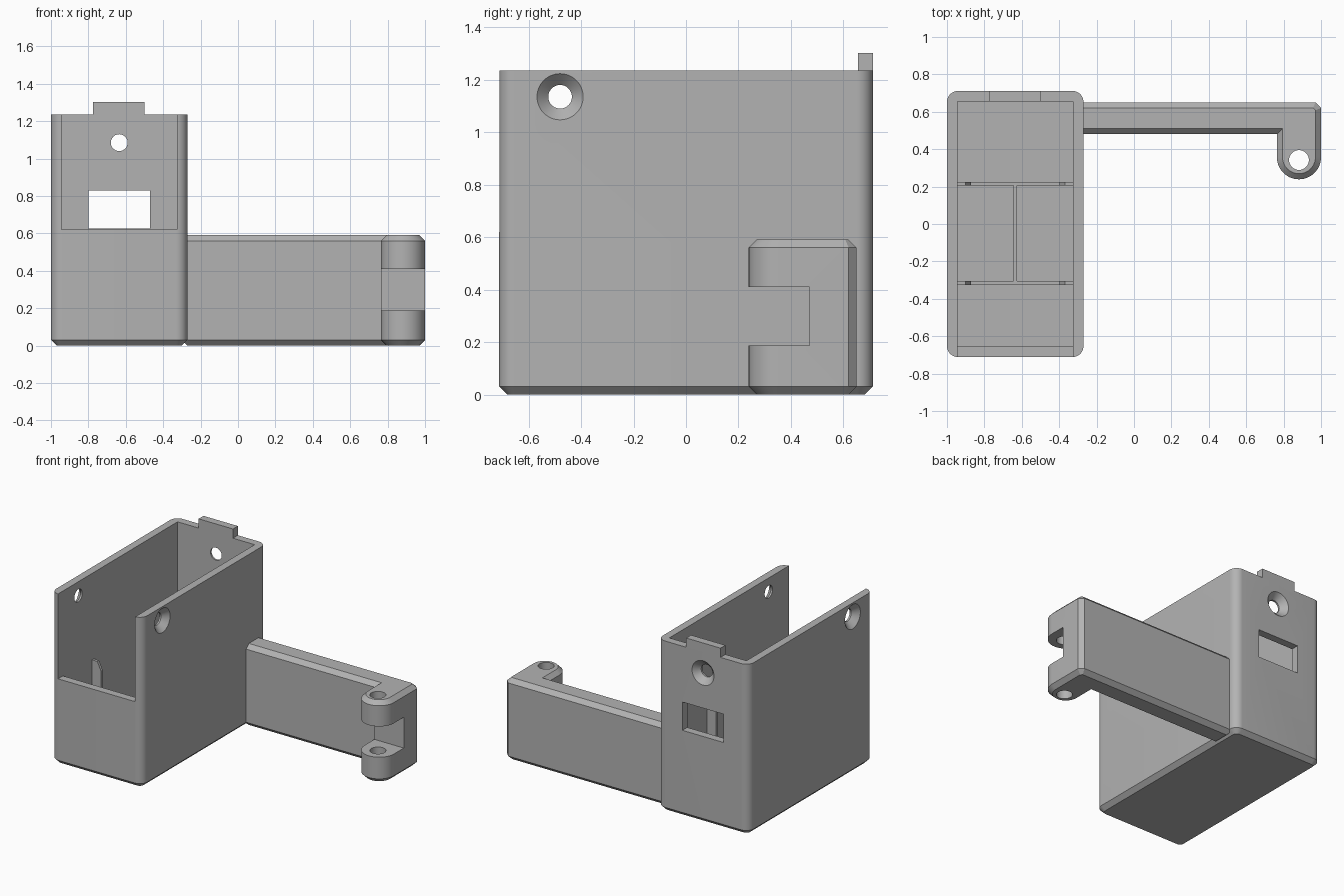
import bpy, bmesh, math
from mathutils import Vector, Matrix

cube = bpy.data.objects.get("Cube")
if cube:
    bpy.data.objects.remove(cube, do_unlink=True)

grey = bpy.data.materials.new("plain grey")
grey.use_nodes = True
colour = (0.45, 0.45, 0.45, 1)
grey.diffuse_color = colour
grey.node_tree.nodes["Principled BSDF"].inputs["Base Color"].default_value = colour


def make(name, bm):
    bmesh.ops.recalc_face_normals(bm, faces=bm.faces)
    mesh = bpy.data.meshes.new(name)
    bm.to_mesh(mesh)
    bm.free()
    ob = bpy.data.objects.new(name, mesh)
    bpy.context.collection.objects.link(ob)
    mesh.materials.append(grey)
    return ob


def inset(points, d):
    """Move a counter-clockwise outline inwards with mitred corners."""
    result = []
    for i, p in enumerate(points):
        a = (p - points[i - 1]).normalized()
        b = (points[(i + 1) % len(points)] - p).normalized()
        na, nb = Vector((-a.y, a.x)), Vector((-b.y, b.x))
        result.append(p + (na + nb) * d / (1 + na.dot(nb)))
    return result


def prism(name, points, layers, matrix=Matrix()):
    """Stack the outline at (height, inset) layers and cap both ends."""
    bm = bmesh.new()
    rings = [[bm.verts.new((p.x, p.y, z)) for p in inset(points, d)]
             for z, d in layers]
    for low, high in zip(rings, rings[1:]):
        for i in range(len(low)):
            bm.faces.new((low[i - 1], low[i], high[i], high[i - 1]))
    bm.faces.new(rings[0])
    bm.faces.new(rings[-1])
    bm.transform(matrix)
    return make(name, bm)


def box(name, low, high):
    low, high = Vector(low), Vector(high)
    bm = bmesh.new()
    bmesh.ops.create_cube(bm, size=1, matrix=Matrix.Translation((low + high) / 2)
                          @ Matrix.Diagonal((high - low).to_4d()))
    return make(name, bm)


def cone(name, centre, axis, r1, r2, depth):
    """Cone centred on a point, with radius r2 at the axis end."""
    turn = Vector(axis).to_track_quat('Z', 'Y').to_matrix().to_4x4()
    bm = bmesh.new()
    bmesh.ops.create_cone(bm, cap_ends=True, segments=48, radius1=r1, radius2=r2,
                          depth=depth, matrix=Matrix.Translation(centre) @ turn)
    return make(name, bm)


def cut(target, cutter):
    cutter.hide_render = True
    mod = target.modifiers.new("cut", 'BOOLEAN')
    mod.operation, mod.solver, mod.object = 'DIFFERENCE', 'EXACT', cutter
    bpy.context.view_layer.objects.active = target
    bpy.ops.object.modifier_apply(modifier=mod.name)
    bpy.data.objects.remove(cutter, do_unlink=True)


def arc(cx, cy, r, start, end, n):
    return [Vector((cx + r * math.cos(math.radians(start + (end - start) * i / n)),
                    cy + r * math.sin(math.radians(start + (end - start) * i / n))))
            for i in range(n + 1)]


# Main housing: rounded box with chamfered base
X0, X1, Y, TOP, WALL, R, CH = -1, -0.27, 0.712, 1.235, 0.056, 0.06, 0.03
MID = (X0 + X1) / 2
outline = (arc(X1 - R, Y - R, R, 0, 90, 10) + arc(X0 + R, Y - R, R, 90, 180, 10)
           + arc(X0 + R, R - Y, R, 180, 270, 10) + arc(X1 - R, R - Y, R, 270, 360, 10))
housing = prism("housing", outline, [(0, CH), (CH, 0), (TOP, 0)])
IX0, IX1, IY = X0 + WALL, X1 - WALL, Y - WALL
cut(housing, box("cavity", (IX0, -IY, WALL), (IX1, IY, 2)))
cut(housing, box("front_opening", (IX0, -1, 0.62), (IX1, 0, 2)))
cut(housing, box("back_window", (-0.8, 0.5, 0.625), (-0.47, 1, 0.83)))

# Countersunk screw holes in both sides and the back
for centre, axis in (((X0, -0.48, 1.135), (-1, 0, 0)),
                     ((X1, -0.48, 1.135), (1, 0, 0)),
                     ((MID, Y, 1.085), (0, 1, 0))):
    cut(housing, cone("screw_hole", centre, axis, 0.045, 0.045, 0.3))
    cut(housing, cone("countersink", centre, axis, 0.045, 0.131, 0.086))

# Locating tab on the back rim
box("back_tab", (-0.775, IY, TOP - 0.02), (-0.5, Y, 1.302))

# Interior dividers: low cross walls with tall chamfered ends
half = [(0.32, 0.04), (0.32, 0.61), (0.265, 0.61), (0.237, 0.55), (0.237, 0.2)]
divider = [Vector((MID + x, z)) for x, z in half]
divider += [Vector((MID - x, z)) for x, z in reversed(half)]
upright = Matrix.Rotation(math.pi / 2, 4, 'X')
for name, y in (("front_divider", -0.305), ("back_divider", 0.225)):
    prism(name, divider, [(0, 0), (0.02, 0)], Matrix.Translation((0, y, 0)) @ upright)
box("centre_divider", (MID - 0.01, -0.31, 0.04), (MID + 0.01, 0.21, 0.2))

# Side arm ending in a hinge fork
PX, PY, PR = 0.882, 0.357, 0.118
arm_outline = [Vector(p) for p in ((-0.3, 0.48), (PX - PR, 0.48))]
arm_outline += arc(PX, PY, PR, 180, 360, 28)
arm_outline += [Vector(p) for p in ((1, 0.62), (0.97, 0.65), (-0.3, 0.65))]
# Chamfer the corner after the inset so the rim stays even
arm = prism("hinge_arm", arm_outline, [(0, CH), (CH, 0), (0.56, 0), (0.59, CH)],
            Matrix())
cut(arm, box("fork_slot", (0.7, 0.1, 0.187), (1.1, 0.47, 0.41)))
cut(arm, cone("pin_hole", (PX, 0.342, 0.3), (0, 0, 1), 0.053, 0.053, 1))

# Smooth round surfaces, keep edges crisp
for ob in (housing, arm):
    bpy.ops.object.select_all(action='DESELECT')
    ob.select_set(True)
    bpy.context.view_layer.objects.active = ob
    bpy.ops.object.shade_smooth_by_angle(angle=math.radians(25))
